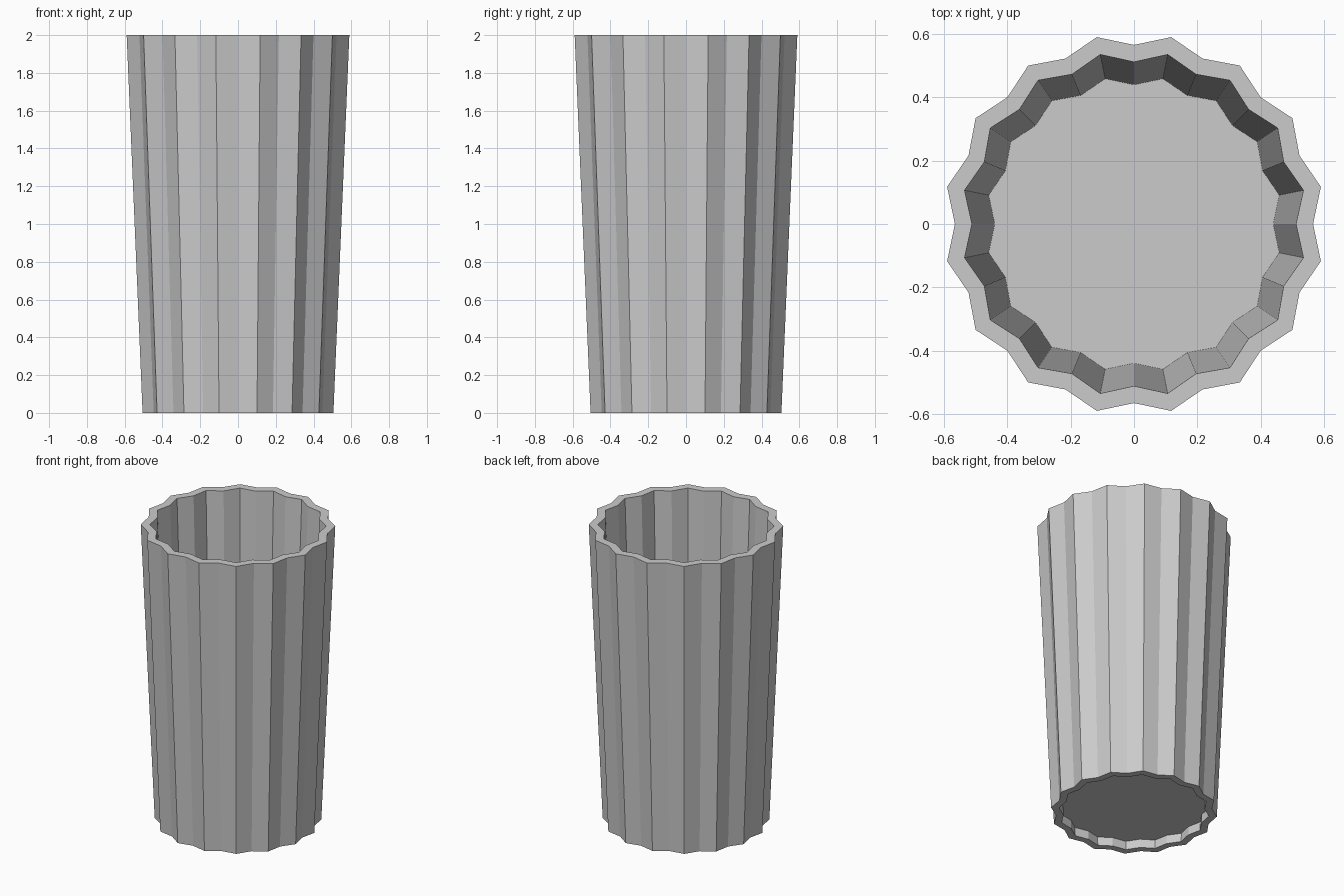
import bpy, bmesh
from math import cos, sin, pi

if "Cube" in bpy.data.objects:
    bpy.data.objects.remove(bpy.data.objects["Cube"])

N = 32          # 16 flutes: alternating ridge and valley
H = 2.0
FLOOR_Z = 0.06


def ring(bm, ridge, valley, z):
    pts = []
    for i in range(N):
        a = i * 2 * pi / N
        r = ridge if i % 2 else valley
        pts.append(bm.verts.new((r * cos(a), r * sin(a), z)))
    return pts


def bridge(bm, a, b):
    for i in range(N):
        j = (i + 1) % N
        bm.faces.new((a[i], a[j], b[j], b[i]))


def finish(bm, name):
    bmesh.ops.recalc_face_normals(bm, faces=bm.faces)
    me = bpy.data.meshes.new(name)
    bm.to_mesh(me)
    bm.free()
    ob = bpy.data.objects.new(name, me)
    bpy.context.collection.objects.link(ob)
    return ob


# Fluted tapered wall: outer skin, top rim, inner skin, bottom rim
bm = bmesh.new()
rings = [ring(bm, 0.515, 0.483, 0), ring(bm, 0.601, 0.565, H),
         ring(bm, 0.545, 0.511, H), ring(bm, 0.465, 0.437, 0)]
for k in range(4):
    bridge(bm, rings[k], rings[(k + 1) % 4])
finish(bm, "cup_wall")

# Floor panel, set slightly above the bottom rim
bm = bmesh.new()
t = FLOOR_Z / H
bm.faces.new(ring(bm, 0.465 + 0.08 * t, 0.437 + 0.074 * t, FLOOR_Z))
floor = finish(bm, "cup_floor")
if floor.data.polygons[0].normal.z < 0:
    floor.data.flip_normals()
